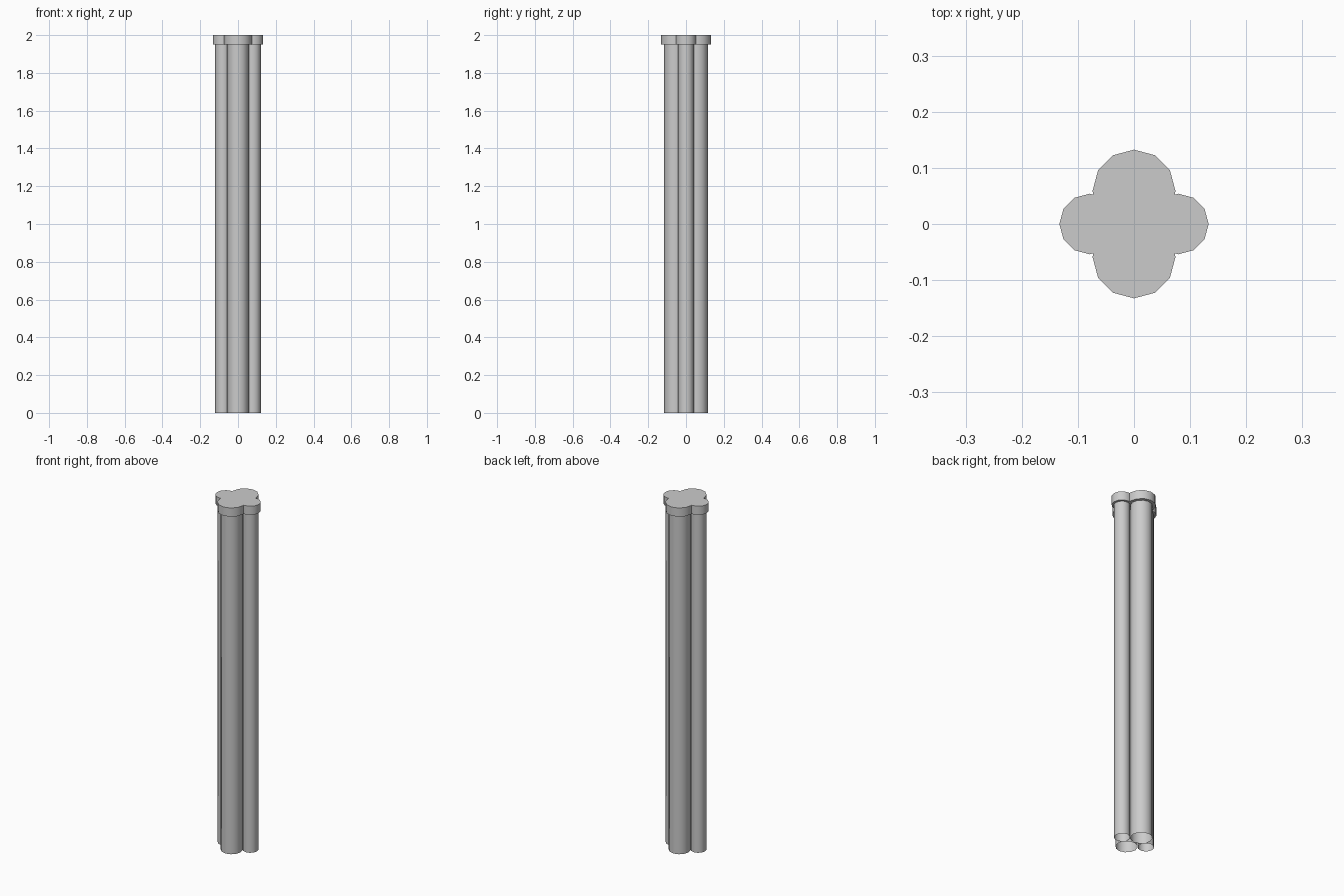
import bpy, bmesh, math

if "Cube" in bpy.data.objects:
    bpy.data.objects.remove(bpy.data.objects["Cube"])

SIDES = 12
FLARE = 1.3            # cap radius relative to shaft radius
Z_CAP, Z_TOP = 1.95, 2.0


def column(name, x, y, cap_r):
    """Open-bottomed round shaft flaring into a closed, thicker cap."""
    bm = bmesh.new()
    profile = [(cap_r / FLARE, 0), (cap_r / FLARE, Z_CAP), (cap_r, Z_CAP), (cap_r, Z_TOP)]
    rings = []
    for r, z in profile:
        rings.append([bm.verts.new((x + r * math.cos(2 * math.pi * i / SIDES),
                                    y + r * math.sin(2 * math.pi * i / SIDES), z))
                      for i in range(SIDES)])
    for low, high in zip(rings, rings[1:]):
        for i in range(SIDES):
            j = (i + 1) % SIDES
            bm.faces.new((low[i], low[j], high[j], high[i]))
    bm.faces.new(rings[-1])
    mesh = bpy.data.meshes.new(name)
    bm.to_mesh(mesh)
    bm.free()
    obj = bpy.data.objects.new(name, mesh)
    bpy.context.collection.objects.link(obj)
    # Smooth round sides, crisp cap edges
    bpy.ops.object.select_all(action='DESELECT')
    obj.select_set(True)
    bpy.context.view_layer.objects.active = obj
    bpy.ops.object.shade_smooth_by_angle(angle=math.radians(40))
    return obj


# Thick front and back columns, thin side columns
for side, s in (("front", -1), ("back", 1)):
    column(side + "_column", 0, s * 0.0585, 0.074)
for side, s in (("left", -1), ("right", 1)):
    column(side + "_column", s * 0.079, 0, 0.054)
